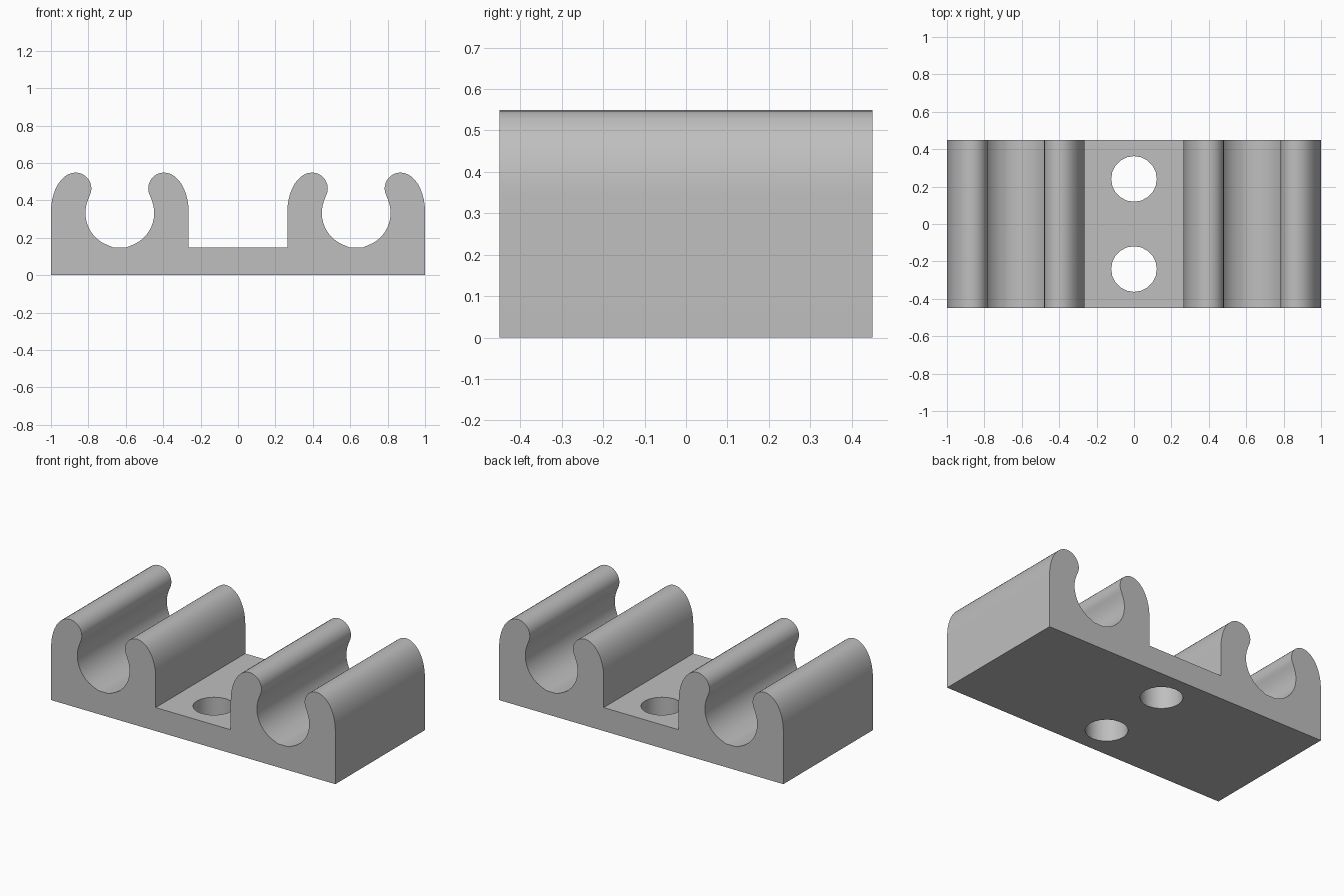
import bpy
import bmesh
from math import cos, sin, pi, atan2, radians

if "Cube" in bpy.data.objects:
    bpy.data.objects.remove(bpy.data.objects["Cube"], do_unlink=True)

DEPTH = 0.9
FLOOR = 0.149          # top of the base plate and bottom of the channels
CLIP_X, INNER_X = 0.632, 0.264
BORE_Z, BORE_R = 0.333, 0.184
LIP_X, LIP_Z, LIP_R = 0.237, 0.464, 0.085   # lip centre, x measured from the clip centre
SHOULDER_Z = 0.34

grey = bpy.data.materials.new("grey plastic")
grey.use_nodes = True
colour = (0.52, 0.52, 0.52, 1)
grey.diffuse_color = colour
grey.node_tree.nodes["Principled BSDF"].inputs["Base Color"].default_value = colour


def arc(cx, cz, rx, rz, start, end, steps):
    angles = [start + (end - start) * i / steps for i in range(steps + 1)]
    return [(cx + rx * cos(a), cz + rz * sin(a)) for a in angles]


# Half of a clip, from its outer foot over the lip and down to the channel floor
meet = atan2(LIP_Z - BORE_Z, LIP_X)
half_width = 1 - CLIP_X
half = arc(LIP_X, SHOULDER_Z, half_width - LIP_X, LIP_Z + LIP_R - SHOULDER_Z, 0, pi / 2, 10)
half += arc(LIP_X, LIP_Z, LIP_R, LIP_R, pi / 2, pi + meet, 12)[1:]
half += arc(0, BORE_Z, BORE_R, BORE_R, meet, -pi / 2 + 0.2, 14)[1:]
half[-1] = (half[-1][0], FLOOR)

# Right half of the outline, mirrored for the left half
right = [(1, 0)] + [(CLIP_X + x, z) for x, z in half]
right += [(CLIP_X - x, z) for x, z in reversed(half)]
right.append((INNER_X, FLOOR))
outline = right + [(-x, z) for x, z in reversed(right)]

# Extruded double clip body
bm = bmesh.new()
front = bm.faces.new([bm.verts.new((x, -DEPTH / 2, z)) for x, z in outline])
extruded = bmesh.ops.extrude_face_region(bm, geom=[front], use_keep_orig=True)
moved = [v for v in extruded["geom"] if isinstance(v, bmesh.types.BMVert)]
bmesh.ops.translate(bm, verts=moved, vec=(0, DEPTH, 0))
bmesh.ops.recalc_face_normals(bm, faces=bm.faces[:])
mesh = bpy.data.meshes.new("double_clip_body")
bm.to_mesh(mesh)
bm.free()
body = bpy.data.objects.new("double_clip_body", mesh)
bpy.context.collection.objects.link(body)
mesh.materials.append(grey)

# Two screw holes through the base plate
for y in (-0.241, 0.241):
    bpy.ops.mesh.primitive_cylinder_add(vertices=20, radius=0.122, depth=1, location=(0, y, 0))
    cutter = bpy.context.object
    cutter.name = "screw_hole_cutter"
    cutter.hide_render = True
    cutter.data.materials.append(grey)
    cut = body.modifiers.new("screw_hole", "BOOLEAN")
    cut.operation = "DIFFERENCE"
    cut.solver = "EXACT"
    cut.object = cutter
    bpy.context.view_layer.objects.active = body
    bpy.ops.object.modifier_apply(modifier=cut.name)
    bpy.data.objects.remove(cutter, do_unlink=True)

bpy.ops.object.select_all(action="DESELECT")
body.select_set(True)
bpy.context.view_layer.objects.active = body
bpy.ops.object.shade_smooth_by_angle(angle=radians(35))
